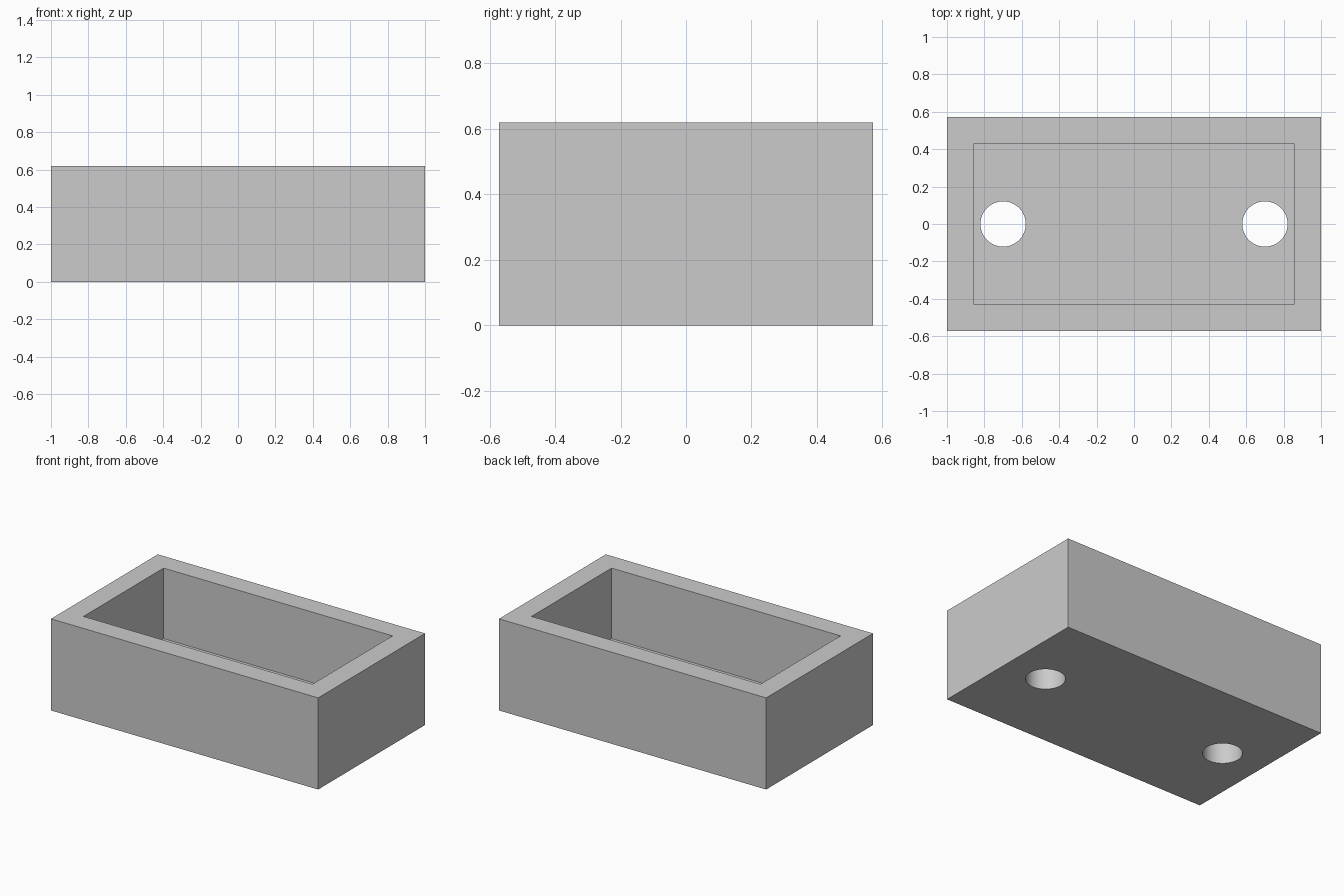
import bpy
import math

cube = bpy.data.objects.get("Cube")
if cube:
    bpy.data.objects.remove(cube, do_unlink=True)

HALF_X, HALF_Y, HEIGHT = 1.0, 0.571, 0.62
WALL = 0.143
HOLE_X, HOLE_R = 0.7, 0.121

grey = bpy.data.materials.new("plain grey")
grey.use_nodes = True
colour = (0.6, 0.6, 0.6, 1)
grey.diffuse_color = colour
grey.node_tree.nodes["Principled BSDF"].inputs["Base Color"].default_value = colour


def box(name, half_x, half_y, bottom, top):
    bpy.ops.mesh.primitive_cube_add(size=2, location=(0, 0, (bottom + top) / 2))
    obj = bpy.context.object
    obj.name = name
    obj.scale = (half_x, half_y, (top - bottom) / 2)
    bpy.ops.object.transform_apply(location=True, rotation=False, scale=True)
    obj.data.materials.append(grey)
    return obj


def cut(target, cutter):
    mod = target.modifiers.new(cutter.name, "BOOLEAN")
    mod.operation = "DIFFERENCE"
    mod.solver = "EXACT"
    mod.object = cutter
    bpy.context.view_layer.objects.active = target
    bpy.ops.object.modifier_apply(modifier=mod.name)
    bpy.data.objects.remove(cutter, do_unlink=True)


# Open tray: solid block with a pocket leaving even walls and floor
tray = box("open_tray", HALF_X, HALF_Y, 0, HEIGHT)
cut(tray, box("pocket_cutter", HALF_X - WALL, HALF_Y - WALL, WALL, HEIGHT + 0.2))

# Round holes through the floor, one at each end
for side in (-1, 1):
    bpy.ops.mesh.primitive_cylinder_add(
        vertices=64, radius=HOLE_R, depth=0.4, location=(side * HOLE_X, 0, WALL / 2))
    hole = bpy.context.object
    hole.name = "hole_cutter"
    hole.data.materials.append(grey)
    cut(tray, hole)

# Smooth hole walls, sharp box edges
bpy.ops.object.select_all(action="DESELECT")
tray.select_set(True)
bpy.context.view_layer.objects.active = tray
bpy.ops.object.shade_smooth_by_angle(angle=math.radians(30))
